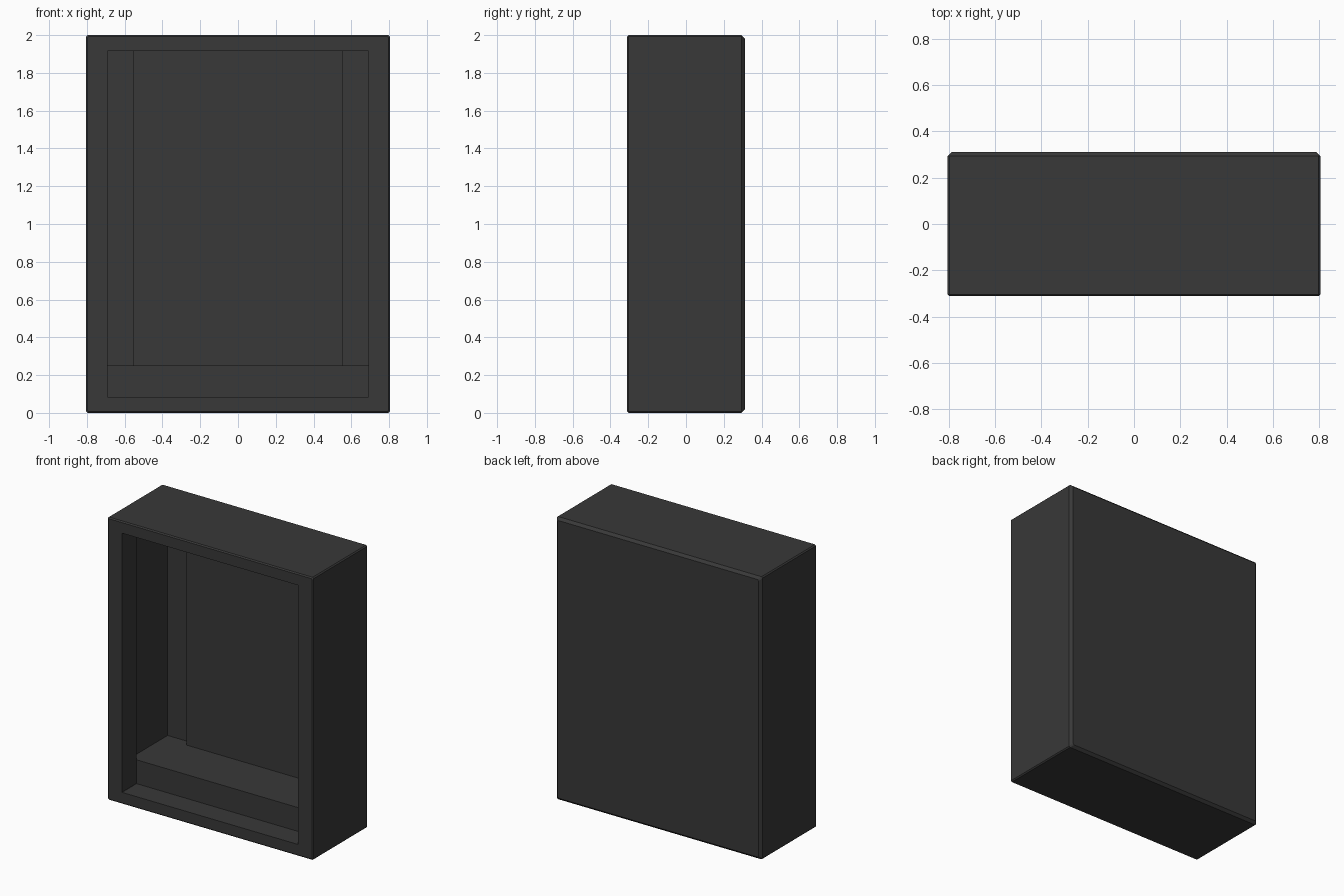
import bpy, bmesh

if "Cube" in bpy.data.objects:
    bpy.data.objects.remove(bpy.data.objects["Cube"])

dark = bpy.data.materials.new("dark_grey")
dark.diffuse_color = (0.04, 0.04, 0.04, 1)
dark.use_nodes = True
dark.node_tree.nodes["Principled BSDF"].inputs["Base Color"].default_value = dark.diffuse_color


def finish(name, bm):
    bmesh.ops.recalc_face_normals(bm, faces=bm.faces)
    me = bpy.data.meshes.new(name)
    bm.to_mesh(me)
    bm.free()
    me.materials.append(dark)
    ob = bpy.data.objects.new(name, me)
    bpy.context.collection.objects.link(ob)
    return ob


def ring(bm, hx, hz, y, c):
    # rectangle with clipped corners, centred on z = 1
    pts = [(hx - c, hz), (hx, hz - c), (hx, c - hz), (hx - c, -hz),
           (c - hx, -hz), (-hx, c - hz), (-hx, hz - c), (c - hx, hz)]
    return [bm.verts.new((x, y, 1 + z)) for x, z in pts]


def box(name, x0, x1, y0, y1, z0, z1):
    bm = bmesh.new()
    bmesh.ops.create_cube(bm, size=1)
    for v in bm.verts:
        v.co = ((x0 + x1) / 2 + v.co.x * (x1 - x0),
                (y0 + y1) / 2 + v.co.y * (y1 - y0),
                (z0 + z1) / 2 + v.co.z * (z1 - z0))
    return finish(name, bm)


# Hollow case: from the back, round the outside, over the lip, into the cavity
bm = bmesh.new()
sections = [(0.787, 0.982, 0.312, 0.008), (0.805, 1.0, 0.294, 0.008),
            (0.805, 1.0, -0.304, 0.008), (0.797, 0.992, -0.312, 0.006),
            (0.69, 0.917, -0.312, 0.001), (0.69, 0.917, -0.15, 0.001),
            (0.74, 0.95, -0.15, 0.001), (0.74, 0.95, 0.27, 0.001)]
rings = [ring(bm, *s) for s in sections]
for a, b in zip(rings, rings[1:]):
    for i in range(8):
        j = (i + 1) % 8
        bm.faces.new((a[i], a[j], b[j], b[i]))
bm.faces.new(rings[0])
bm.faces.new(rings[-1])
finish("case_shell", bm)

# Raised ledge on the cavity floor
box("inner_ledge", -0.74, 0.74, -0.147, 0.27, 0.05, 0.25)

# Flat panel on the rear wall
box("back_panel", -0.556, 0.556, 0.22, 0.27, 0.25, 1.95)
